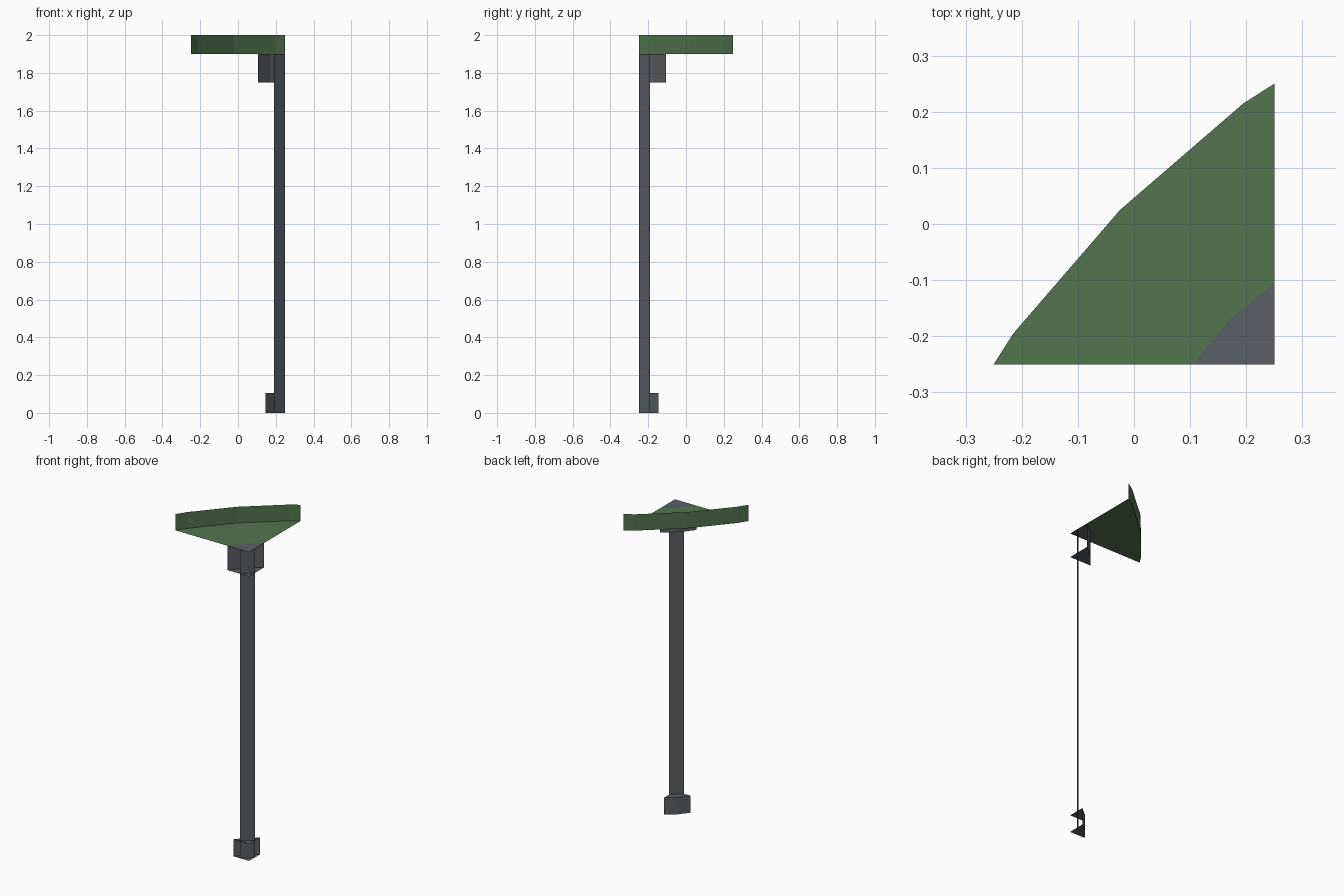
import bpy

if "Cube" in bpy.data.objects:
    bpy.data.objects.remove(bpy.data.objects["Cube"])

CORNER = (0.25, -0.25)


def material(name, color):
    mat = bpy.data.materials.new(name)
    mat.diffuse_color = color
    mat.use_nodes = True
    mat.node_tree.nodes["Principled BSDF"].inputs["Base Color"].default_value = mat.diffuse_color
    return mat


GREY = material("slate", (0.10, 0.117, 0.136, 1))
GREEN = material("green", (0.085, 0.178, 0.076, 1))


def sheet_object(name, verts, faces, mat):
    mesh = bpy.data.meshes.new(name)
    mesh.from_pydata(verts, [], faces)
    mesh.materials.append(mat)
    obj = bpy.data.objects.new(name, mesh)
    bpy.context.collection.objects.link(obj)
    return obj


def mirrored(half):
    """Complete a profile by reflecting it across the corner's diagonal."""
    return half + [(-y, -x) for x, y in half[-2::-1]]


def corner_block(name, profile, z0, z1, mat, caps=True):
    """Wall along the profile, with optional caps; outer sides stay open."""
    n = len(profile)
    verts = [(x, y, z) for z in (z0, z1) for x, y in profile]
    faces = [(i + 1, i, n + i, n + i + 1) for i in range(n - 1)]
    if caps:
        verts += [(*CORNER, z0), (*CORNER, z1)]
        faces.append((*range(n), 2 * n))
        faces.append((*reversed(range(n, 2 * n)), 2 * n + 1))
    return sheet_object(name, verts, faces, mat)


foot = mirrored([(0.145, -0.25), (0.192, -0.192)])
bracket = mirrored([(0.105, -0.25), (0.17, -0.17)])
rim = mirrored([(-0.25, -0.25), (-0.215, -0.195), (-0.025, 0.025)])

# diagonal flat post, foot block and bracket under the tray
corner_block("post", [(0.19, -0.25), (0.25, -0.19)], 0, 1.9, GREY, caps=False)
corner_block("foot_block", foot, 0, 0.105, GREY)
corner_block("top_bracket", bracket, 1.75, 1.9, GREY)

# open tray: upright rim, and a floor that stops at the bracket
corner_block("tray_rim", rim, 1.9, 2.0, GREEN, caps=False)
outline = rim + bracket[::-1]
sheet_object("tray_floor", [(x, y, 1.9) for x, y in outline],
             [tuple(reversed(range(len(outline))))], GREEN)
